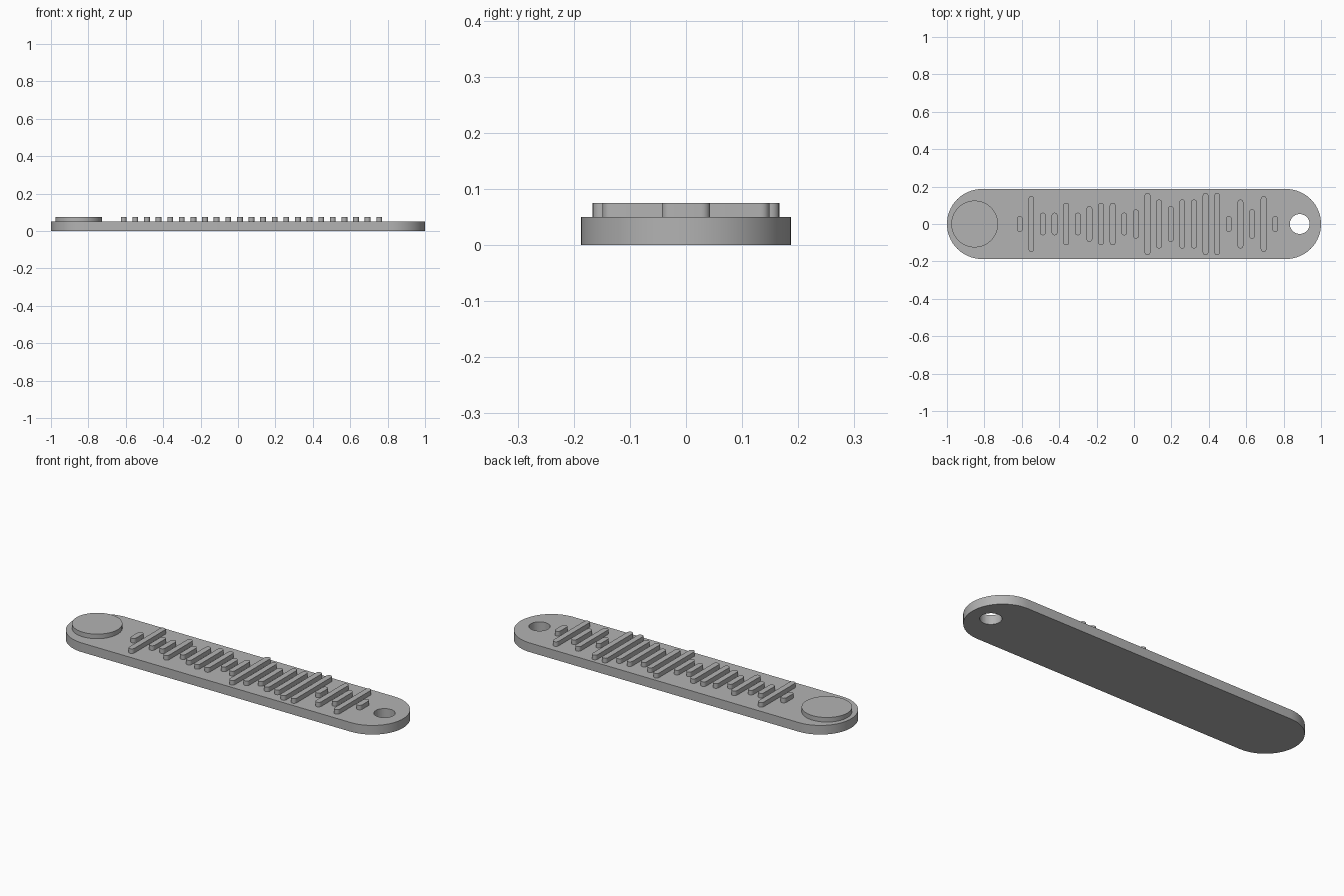
import bpy, bmesh
from math import sin, cos, pi, radians

cube = bpy.data.objects.get("Cube")
if cube:
    bpy.data.objects.remove(cube, do_unlink=True)

grey = bpy.data.materials.new("plain grey")
grey.use_nodes = True
grey.diffuse_color = (0.45, 0.45, 0.45, 1)
grey.node_tree.nodes["Principled BSDF"].inputs["Base Color"].default_value = grey.diffuse_color


def arc(cx, cy, radius, start, steps):
    """Half circle of points, counter-clockwise from the start angle."""
    return [(cx + radius * cos(start + pi * i / steps),
             cy + radius * sin(start + pi * i / steps)) for i in range(steps + 1)]


def slot(cx, half_x, half_y, steps):
    """Outline with round ends on its longer axis; a circle if both are equal."""
    r = min(half_x, half_y)
    dx, dy = half_x - r, half_y - r
    start = -pi / 2 if dx else 0
    points = arc(cx + dx, dy, r, start, steps) + arc(cx - dx, -dy, r, start + pi, steps)
    if not (dx or dy):
        points = points[:steps] + points[steps + 1:-1]
    return points


def extrude(name, outline, bottom, top):
    bm = bmesh.new()
    face = bm.faces.new([bm.verts.new((x, y, bottom)) for x, y in outline])
    result = bmesh.ops.extrude_face_region(bm, geom=[face], use_keep_orig=True)
    verts = [v for v in result["geom"] if isinstance(v, bmesh.types.BMVert)]
    bmesh.ops.translate(bm, verts=verts, vec=(0, 0, top - bottom))
    bmesh.ops.recalc_face_normals(bm, faces=bm.faces[:])
    mesh = bpy.data.meshes.new(name)
    bm.to_mesh(mesh)
    bm.free()
    mesh.materials.append(grey)
    obj = bpy.data.objects.new(name, mesh)
    bpy.context.collection.objects.link(obj)
    return obj


BASE_TOP, RELIEF_TOP = 0.05, 0.075

# Flat tag with round ends and a keyring hole
tag = extrude("tag_base", slot(0, 1, 0.187, 32), 0, BASE_TOP)
cutter = extrude("hole_cutter", slot(0.886, 0.053, 0.053, 24), -0.1, 0.2)
cutter.hide_render = True
cutter.hide_viewport = True
cutter.display_type = 'WIRE'
cut = tag.modifiers.new("keyring_hole", 'BOOLEAN')
cut.operation = 'DIFFERENCE'
cut.solver = 'EXACT'
cut.object = cutter

# Raised round badge
parts = [tag, extrude("round_badge", slot(-0.852, 0.125, 0.125, 32), BASE_TOP, RELIEF_TOP)]

# Row of raised bars, one height level per digit
for i, level in enumerate("06114134412753557705260"):
    half_length = 0.043 + 0.0176 * int(level)
    outline = slot(-0.611 + 0.0621 * i, 0.0155, half_length, 10)
    parts.append(extrude(f"raised_bar_{i + 1}", outline, BASE_TOP, RELIEF_TOP))

# Smooth curved walls, keep the rims sharp
bpy.ops.object.select_all(action='DESELECT')
for obj in parts:
    obj.select_set(True)
bpy.context.view_layer.objects.active = tag
bpy.ops.object.shade_smooth_by_angle(angle=radians(30))
